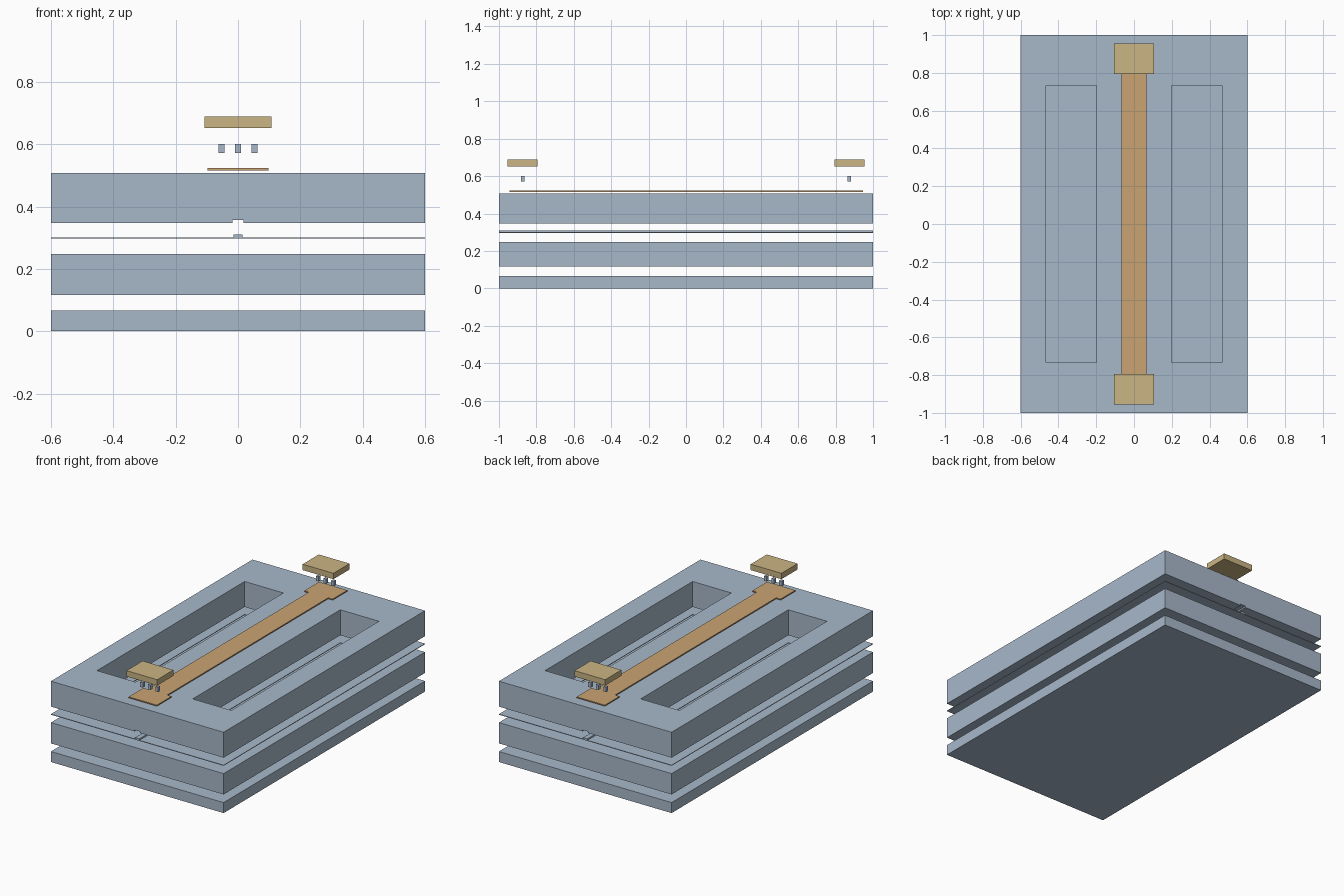
import bpy
import bmesh

default_cube = bpy.data.objects.get("Cube")
if default_cube:
    bpy.data.objects.remove(default_cube, do_unlink=True)


def make_material(name, rgb):
    mat = bpy.data.materials.new(name)
    mat.use_nodes = True
    color = (*rgb, 1.0)
    mat.diffuse_color = color
    mat.node_tree.nodes["Principled BSDF"].inputs["Base Color"].default_value = color
    return mat


BLUE = make_material("blue grey", (0.39, 0.48, 0.59))
ORANGE = make_material("copper orange", (0.59, 0.37, 0.17))
SAND = make_material("sand gold", (0.59, 0.46, 0.23))


def extrude_outline(name, points, axis, low, high, mat):
    """Extrude a 2D outline: XZ points along y, or XY points along z."""
    def place(a, b, c):
        return (a, c, b) if axis == "y" else (a, b, c)

    bm = bmesh.new()
    face = bm.faces.new([bm.verts.new(place(a, b, low)) for a, b in points])
    grown = bmesh.ops.extrude_face_region(bm, geom=[face])
    verts = [v for v in grown["geom"] if isinstance(v, bmesh.types.BMVert)]
    bmesh.ops.translate(bm, verts=verts, vec=place(0, 0, high - low))
    bmesh.ops.recalc_face_normals(bm, faces=bm.faces)
    mesh = bpy.data.meshes.new(name)
    bm.to_mesh(mesh)
    bm.free()
    mesh.materials.append(mat)
    obj = bpy.data.objects.new(name, mesh)
    bpy.context.collection.objects.link(obj)
    return obj


def box(name, x, y, z, mat):
    outline = [(x[0], y[0]), (x[1], y[0]), (x[1], y[1]), (x[0], y[1])]
    return extrude_outline(name, outline, "z", z[0], z[1], mat)


def mirrored(half):
    """Complete a right-hand outline with its mirror image in the first axis."""
    return half + [(-a, b) for a, b in reversed(half)]


W, L = 0.6, 1.0

# Stacked layers
box("base_layer", (-W, W), (-L, L), (0, 0.066), BLUE)
lower = box("lower_layer", (-W, W), (-L, L), (0.117, 0.248), BLUE)
thin = extrude_outline(
    "thin_ridged_layer",
    mirrored([(W, 0.297), (W, 0.301), (0.015, 0.301), (0.015, 0.31)]),
    "y", -L, L, BLUE)
upper = extrude_outline(
    "upper_grooved_layer",
    mirrored([(0.018, 0.357), (0.018, 0.348), (W, 0.348), (W, 0.508)]),
    "y", -L, L, BLUE)

# Two long trenches cut through the layers above the base
for side in (-1, 1):
    xs = sorted((side * 0.198, side * 0.467))
    cutter = box("trench_cutter", xs, (-0.733, 0.733), (0.09, 0.6), BLUE)
    cutter.hide_render = True
    for layer in (lower, thin, upper):
        mod = layer.modifiers.new("trench", "BOOLEAN")
        mod.operation = "DIFFERENCE"
        mod.solver = "EXACT"
        mod.object = cutter
        bpy.context.view_layer.objects.active = layer
        bpy.ops.object.modifier_apply(modifier=mod.name)
    bpy.data.objects.remove(cutter, do_unlink=True)

# Strip with widened ends
strip_half = [(0.098, -0.945), (0.098, -0.8), (0.067, -0.8),
              (0.067, 0.8), (0.098, 0.8), (0.098, 0.945)]
extrude_outline("heater_strip", mirrored(strip_half), "z", 0.516, 0.523, ORANGE)

# Contact pads, each above a row of three pins
for side, label in ((-1, "front"), (1, "back")):
    ys = sorted((side * 0.795, side * 0.955))
    box(label + "_pad", (-0.107, 0.107), ys, (0.652, 0.689), SAND)
    for i in (-1, 0, 1):
        x, y, r = i * 0.053, side * 0.872, 0.0095
        box(f"{label}_pin_{i + 2}", (x - r, x + r), (y - r, y + r), (0.571, 0.601), BLUE)
